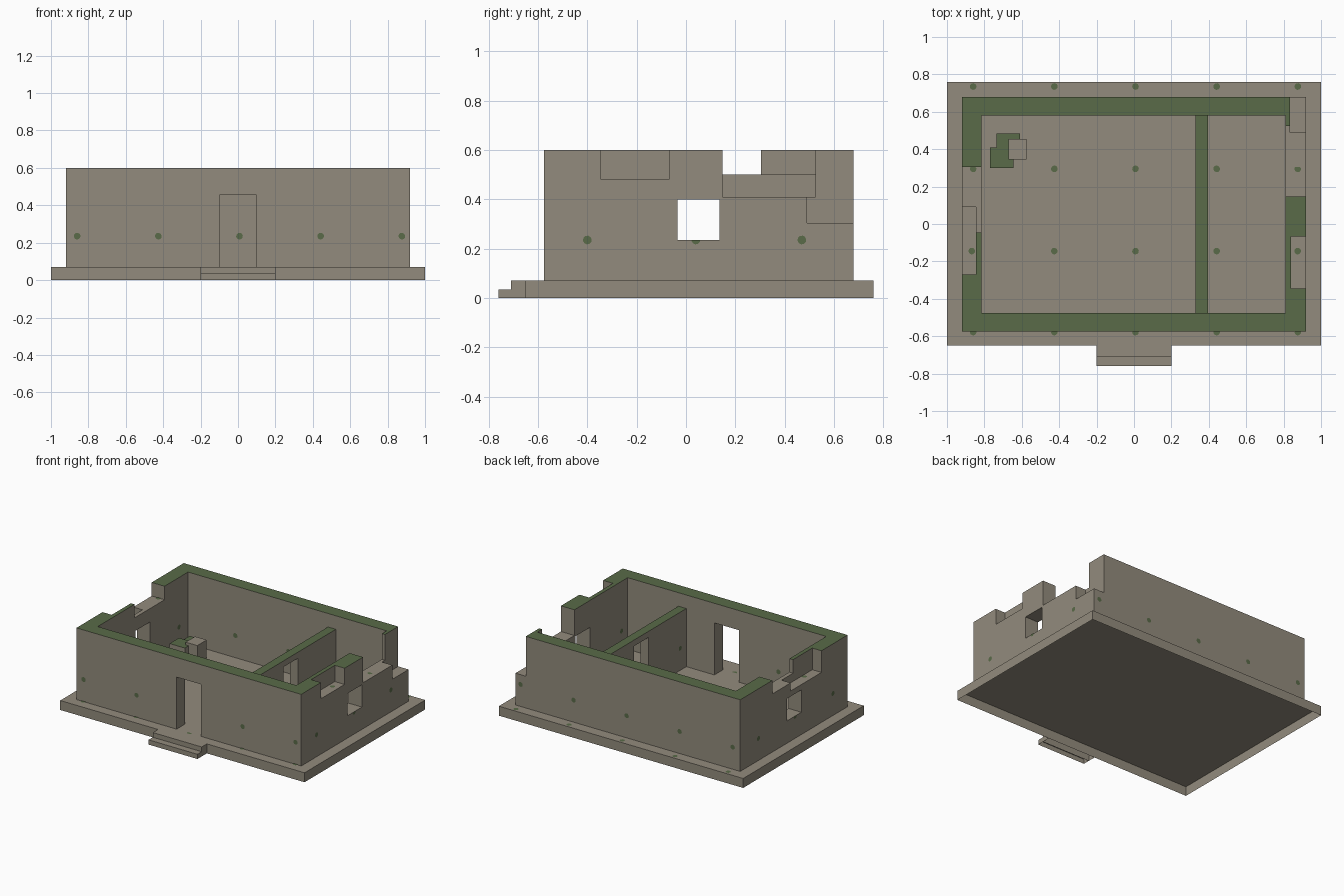
import bpy, bmesh
from math import pi, cos, sin
from mathutils import Vector

cube = bpy.data.objects.get("Cube")
if cube:
    bpy.data.objects.remove(cube, do_unlink=True)


def material(name, rgb):
    m = bpy.data.materials.new(name)
    m.use_nodes = True
    m.diffuse_color = (*rgb, 1)
    bsdf = m.node_tree.nodes["Principled BSDF"]
    bsdf.inputs["Base Color"].default_value = (*rgb, 1)
    bsdf.inputs["Roughness"].default_value = 0.9
    return m


STONE = material("weathered_stone", (0.29, 0.26, 0.205))
MOSS = material("moss_green", (0.1, 0.145, 0.065))
FLOOR = 0.07
TOP = 0.6


def finish(name, bm):
    mesh = bpy.data.meshes.new(name)
    bm.to_mesh(mesh)
    bm.free()
    obj = bpy.data.objects.new(name, mesh)
    bpy.context.collection.objects.link(obj)
    mesh.materials.append(STONE)
    mesh.materials.append(MOSS)
    return obj


def box(name, x, y, z):
    bm = bmesh.new()
    bmesh.ops.create_cube(bm, size=1)
    for v in bm.verts:
        v.co = [lo if c < 0 else hi for c, (lo, hi) in zip(v.co, (x, y, z))]
    return finish(name, bm)


def cut(obj, x, y, z):
    """Subtract a box from an object."""
    cutter = box("cutter", x, y, z)
    cutter.hide_render = True
    mod = obj.modifiers.new("cut", "BOOLEAN")
    mod.operation = "DIFFERENCE"
    mod.solver = "EXACT"
    mod.object = cutter
    bpy.context.view_layer.objects.active = obj
    bpy.ops.object.modifier_apply(modifier=mod.name)
    bpy.data.objects.remove(cutter, do_unlink=True)


def tidy(obj, bottom, moss_height=None):
    """Open the underside and put moss on upward faces at one height."""
    bm = bmesh.new()
    bm.from_mesh(obj.data)
    bm.normal_update()
    under = [f for f in bm.faces if f.normal.z < -0.9
             and abs(f.calc_center_median().z - bottom) < 0.002]
    bmesh.ops.delete(bm, geom=under, context="FACES")
    for f in bm.faces:
        level = f.calc_center_median().z
        mossy = (moss_height is not None and f.normal.z > 0.9
                 and abs(level - moss_height) < 0.005)
        f.material_index = int(mossy)
    bm.to_mesh(obj.data)
    bm.free()


# Foundation and entrance steps, open underneath
tidy(box("foundation", (-1, 1), (-0.65, 0.76), (0, FLOOR)), 0)
tidy(box("upper_step", (-0.2, 0.2), (-0.71, -0.65), (0, FLOOR)), 0)
tidy(box("lower_step", (-0.2, 0.2), (-0.76, -0.71), (0, 0.035)), 0)

# Outer walls with doorway, windows and broken tops
walls = box("outer_walls", (-0.92, 0.92), (-0.575, 0.68), (FLOOR, TOP))
WINDOW = (-0.035, 0.135)
for x, y, z in (
    ((-0.815, 0.81), (-0.475, 0.58), (0, 1)),           # room
    ((-0.1, 0.1), (-0.8, -0.4), (0, 0.455)),            # doorway
    ((-1.1, -0.7), WINDOW, (0.235, 0.4)),               # right window
    ((0.7, 1.1), WINDOW, (0.235, 0.4)),                 # left window
    ((-1.1, -0.7), (-0.045, 0.305), (0.5, 1)),          # right breach
    ((-1.1, -0.845), (-0.27, 0.09), (0.44, 1)),         # right outer chip
    ((0.7, 1.1), (0.148, 0.525), (0.41, 1)),            # left breach
    ((0.835, 1.1), (0.49, 0.9), (0.305, 1)),            # left corner chip
    ((0.84, 1.1), (-0.345, -0.068), (0.48, 1)),         # left outer chip
):
    cut(walls, x, y, z)
tidy(walls, FLOOR, TOP)

# Lower partition wall with its doorway
partition = box("partition_wall", (0.33, 0.395), (-0.475, 0.58), (FLOOR, 0.5))
cut(partition, (0.2, 0.5), WINDOW, (0, 0.455))
tidy(partition, FLOOR, 0.5)

# Fallen stone blocks in the back corner
tidy(box("mossy_block_front", (-0.77, -0.645), (0.3, 0.41), (FLOOR, 0.19)), FLOOR, 0.19)
tidy(box("mossy_block_back", (-0.735, -0.61), (0.4, 0.485), (FLOOR, 0.185)), FLOOR, 0.185)
tidy(box("bare_block", (-0.67, -0.575), (0.345, 0.455), (FLOOR, 0.21)), FLOOR)

# Small moss spots, as thin plates on walls and floors
spots = bmesh.new()


def spot(center, normal, low=(-2, -2, -2), high=(2, 2, 2)):
    n = Vector(normal)
    u = n.orthogonal().normalized()
    w = n.cross(u)
    ring = []
    for i in range(10):
        a = 2 * pi * i / 10
        p = Vector(center) + (u * cos(a) + w * sin(a)) * 0.018 + n * 0.003
        p = [min(max(c, lo), hi) for c, lo, hi in zip(p, low, high)]
        ring.append(spots.verts.new(p))
    spots.faces.new(ring).material_index = 1


SPOT_Z = 0.235
columns = [-0.86 + 0.434 * i for i in range(5)]
for x in columns:
    spot((x, 0.68, SPOT_Z), (0, 1, 0))
    spot((x, 0.735, FLOOR), (0, 0, 1))
    spot((x, -0.578, FLOOR), (0, 0, 1), high=(2, -0.575, 2))
    if abs(x) > 0.1:
        spot((x, -0.575, SPOT_Z), (0, -1, 0))
for x in columns[1:4]:
    spot((x, 0.58, SPOT_Z), (0, -1, 0))
    for y in (-0.145, 0.295):
        spot((x, y, FLOOR), (0, 0, 1))
for x in (columns[1], columns[3]):
    spot((x, -0.475, SPOT_Z), (0, 1, 0))
for x, side in ((0.92, 1), (0.81, -1), (-0.92, -1), (-0.815, 1),
                (0.395, 1), (0.33, -1)):
    for y in (-0.4, 0.47):
        spot((x, y, SPOT_Z), (side, 0, 0))
    if abs(x) > 0.5:
        spot((x, 0.04, SPOT_Z), (side, 0, 0), high=(2, 2, SPOT_Z))
for x, y, z in ((0.875, 0.295, 0.41), (0.875, -0.145, 0.48),
                (-0.86, 0.295, 0.5), (-0.867, -0.145, 0.44)):
    spot((x, y, z), (0, 0, 1), high=(2, 0.304, 2))
finish("moss_spots", spots)
